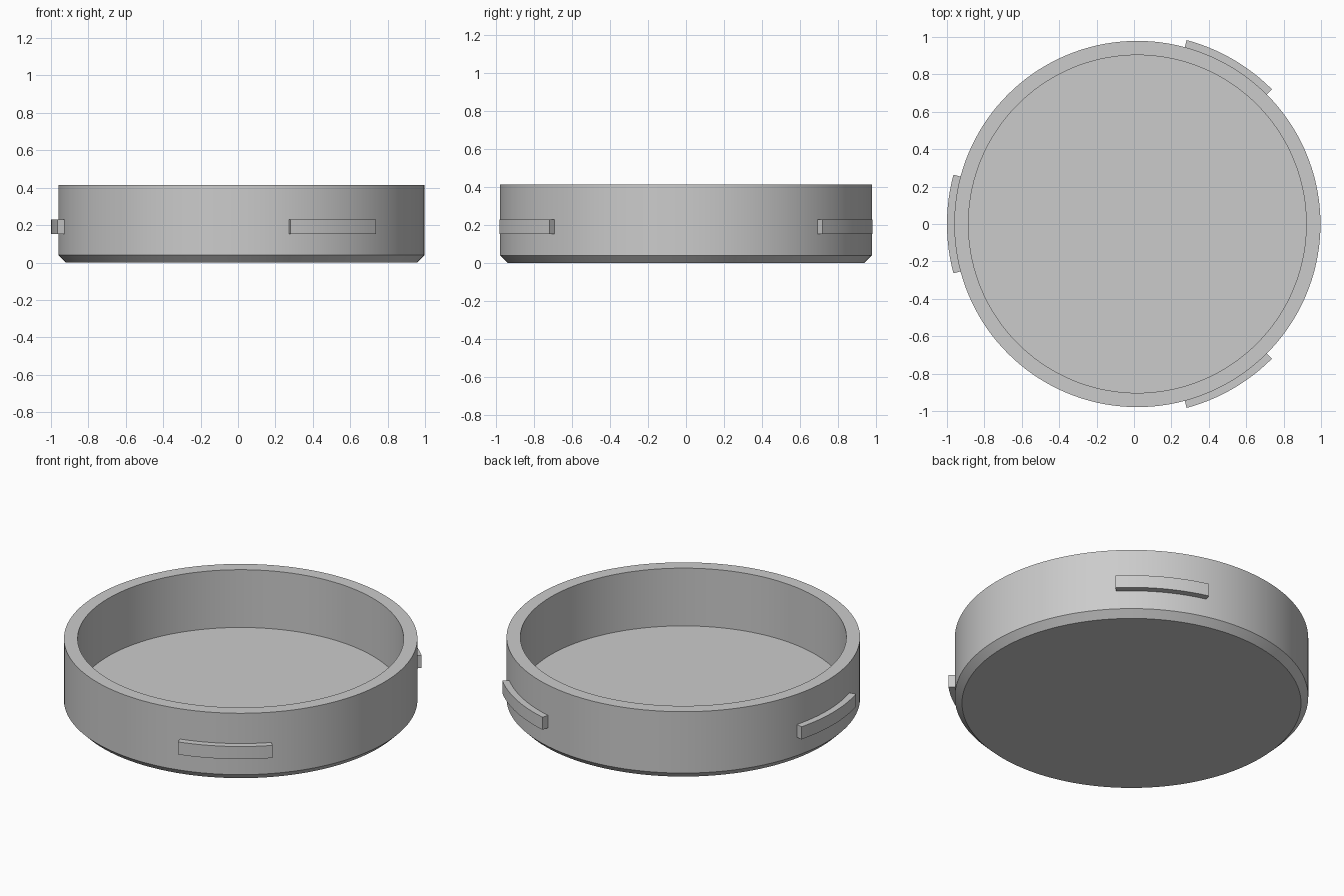
import bpy, bmesh
from math import cos, sin, radians, tau

cube = bpy.data.objects.get("Cube")
if cube:
    bpy.data.objects.remove(cube, do_unlink=True)

CENTER_X = 0.018
OUTER, INNER = 0.979, 0.903
HEIGHT, FLOOR, CHAMFER = 0.415, 0.062, 0.04

gray = bpy.data.materials.new("plain_gray")
gray.use_nodes = True
color = (0.6, 0.6, 0.6, 1)
gray.diffuse_color = color
gray.node_tree.nodes["Principled BSDF"].inputs["Base Color"].default_value = color


def finish(name, bm):
    bmesh.ops.recalc_face_normals(bm, faces=bm.faces)
    mesh = bpy.data.meshes.new(name)
    bm.to_mesh(mesh)
    bm.free()
    mesh.materials.append(gray)
    obj = bpy.data.objects.new(name, mesh)
    obj.location.x = CENTER_X
    bpy.context.collection.objects.link(obj)
    bpy.ops.object.select_all(action="DESELECT")
    obj.select_set(True)
    bpy.context.view_layer.objects.active = obj
    bpy.ops.object.shade_smooth_by_angle(angle=radians(30))
    return obj


def ring(bm, radius, z, angles):
    return [bm.verts.new((radius * cos(a), radius * sin(a), z)) for a in angles]


def bridge(bm, a, b, closed):
    n = len(a)
    for i in range(n if closed else n - 1):
        j = (i + 1) % n
        bm.faces.new((a[i], a[j], b[j], b[i]))


# Open round tray: chamfered base, straight wall, flat rim, recessed floor
bm = bmesh.new()
angles = [tau * i / 144 for i in range(144)]
profile = [(OUTER - CHAMFER, 0), (OUTER, CHAMFER), (OUTER, HEIGHT),
           (INNER, HEIGHT), (INNER, FLOOR)]
rings = [ring(bm, r, z, angles) for r, z in profile]
for lower, upper in zip(rings, rings[1:]):
    bridge(bm, lower, upper, True)
bm.faces.new(rings[0])
bm.faces.new(rings[-1])
finish("tray_body", bm)


# Three curved locking tabs spaced evenly around the wall
def locking_tab(name, middle):
    bm = bmesh.new()
    arc = [radians(middle - 15 + 30 * i / 12) for i in range(13)]
    section = [(0.95, 0.153), (1.018, 0.153), (1.018, 0.23), (0.95, 0.23)]
    arcs = [ring(bm, r, z, arc) for r, z in section]
    for i in range(4):
        bridge(bm, arcs[i], arcs[(i + 1) % 4], False)
    for end in (0, -1):
        bm.faces.new([a[end] for a in arcs])
    finish(name, bm)


for name, middle in (("back_left_tab", 60), ("right_tab", 180), ("front_left_tab", 300)):
    locking_tab(name, middle)
